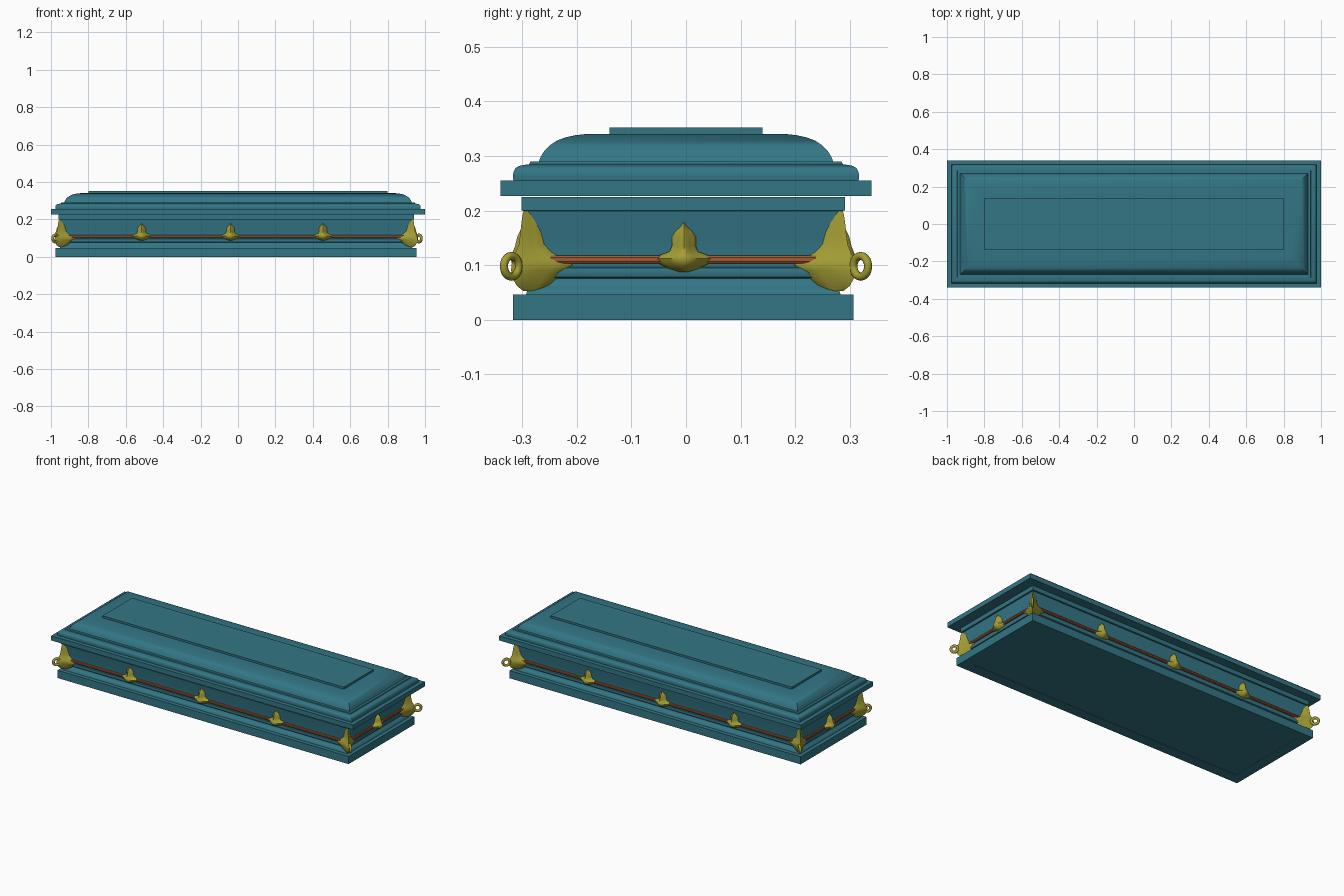
import bpy, bmesh, math
from mathutils import Vector

if "Cube" in bpy.data.objects:
    bpy.data.objects.remove(bpy.data.objects["Cube"])

CX, CY = -0.01, -0.005      # the lower body sits slightly off centre
LONG = 0.657                # extra half length in x relative to y


def material(name, rgb):
    m = bpy.data.materials.new(name)
    m.diffuse_color = (*rgb, 1)
    m.use_nodes = True
    m.node_tree.nodes["Principled BSDF"].inputs["Base Color"].default_value = m.diffuse_color
    return m


TEAL = material("teal_paint", (0.033, 0.18, 0.235))
GOLD = material("gold_metal", (0.37, 0.34, 0.035))
COPPER = material("copper_trim", (0.36, 0.10, 0.03))


def finish(bm, name, mat, angle=35):
    bmesh.ops.recalc_face_normals(bm, faces=bm.faces)
    me = bpy.data.meshes.new(name)
    bm.to_mesh(me)
    bm.free()
    ob = bpy.data.objects.new(name, me)
    bpy.context.collection.objects.link(ob)
    me.materials.append(mat)
    bpy.ops.object.select_all(action='DESELECT')
    ob.select_set(True)
    bpy.context.view_layer.objects.active = ob
    bpy.ops.object.shade_smooth_by_angle(angle=math.radians(angle))
    return ob


def moulding(name, profile, mat, cx=0, cy=0, extra=LONG, ring=False):
    """Sweep a (half depth, z) profile round a mitred rectangle."""
    bm = bmesh.new()
    loops = [[bm.verts.new((cx + sx * (h + extra), cy + sy * h, z))
              for sx, sy in ((-1, -1), (1, -1), (1, 1), (-1, 1))] for h, z in profile]
    pairs = list(zip(loops, loops[1:]))
    if ring:
        pairs.append((loops[-1], loops[0]))
    else:
        bm.faces.new(loops[0])
        bm.faces.new(loops[-1])
    for a, b in pairs:
        for i in range(4):
            j = (i + 1) % 4
            bm.faces.new((a[i], a[j], b[j], b[i]))
    return finish(bm, name, mat)


# Base plinth with a shallow panel underneath
moulding("base_plinth", [(0.25, 0.003), (0.25, 0.0), (0.312, 0.0), (0.312, 0.046), (0.27, 0.046)],
         TEAL, CX, CY, 0.653)

# Body with coved lower moulding and flared rim
moulding("body", [(0.288, 0.046), (0.286, 0.053), (0.279, 0.059), (0.272, 0.066), (0.270, 0.076),
                  (0.280, 0.078), (0.283, 0.086), (0.281, 0.095), (0.277, 0.097), (0.277, 0.120),
                  (0.279, 0.140), (0.283, 0.170), (0.287, 0.199), (0.296, 0.200), (0.296, 0.225)],
         TEAL, CX, CY, 0.655)

# Copper band round the body
moulding("trim_band", [(0.270, 0.103), (0.284, 0.103), (0.287, 0.107), (0.287, 0.114),
                       (0.284, 0.118), (0.270, 0.118)], COPPER, CX, CY, 0.655, ring=True)

# Lid: ledge, rounded step, dome and top panel
moulding("lid_ledge", [(0.340, 0.227), (0.340, 0.255)], TEAL, extra=0.66)
moulding("lid_step", [(0.316, 0.255), (0.317, 0.262), (0.316, 0.271), (0.312, 0.278), (0.305, 0.282),
                      (0.294, 0.284), (0.287, 0.285), (0.285, 0.290), (0.262, 0.290)], TEAL, extra=0.66)
moulding("lid_dome", [(0.270, 0.289), (0.266, 0.299), (0.259, 0.310), (0.249, 0.320), (0.237, 0.328),
                      (0.221, 0.334), (0.203, 0.338), (0.185, 0.340), (0.14, 0.340)], TEAL, extra=0.66)
moulding("lid_panel", [(0.140, 0.339), (0.140, 0.352)], TEAL, extra=0.66)


# Ornaments: rows of (z, half width, bulge), laid on a wall by a place() function
SECTION = [(-1, 0), (-0.75, 0.25), (-0.5, 0.5), (-0.25, 0.85), (0, 1),
           (0.25, 0.85), (0.5, 0.5), (0.75, 0.25), (1, 0)]


def ornament(bm, rows, place):
    loops = []
    for z, w, d in rows:
        row = [(-w, -0.012)] + [(u * w, d * k) for u, k in SECTION] + [(w, -0.012)]
        loops.append([bm.verts.new(place(s, o, z)) for s, o in row])
    n = len(loops[0])
    for a, b in zip(loops, loops[1:]):
        for i in range(n - 1):
            bm.faces.new((a[i], a[i + 1], b[i + 1], b[i]))
    bm.faces.new(loops[0])
    bm.faces.new(loops[-1])


CLIP = [(0.088, 0.010, 0.008), (0.094, 0.028, 0.022), (0.103, 0.046, 0.032), (0.112, 0.057, 0.034),
        (0.119, 0.043, 0.033), (0.125, 0.026, 0.030), (0.135, 0.022, 0.026), (0.152, 0.022, 0.022),
        (0.163, 0.015, 0.017), (0.170, 0.007, 0.012), (0.178, 0.002, 0.006)]
CORNER = [(0.053, 0.014, 0.016), (0.062, 0.026, 0.032), (0.077, 0.043, 0.044), (0.091, 0.060, 0.047),
          (0.101, 0.074, 0.046), (0.112, 0.056, 0.042), (0.124, 0.036, 0.035), (0.138, 0.024, 0.027),
          (0.160, 0.021, 0.023), (0.180, 0.016, 0.020), (0.193, 0.010, 0.017), (0.202, 0.004, 0.013)]
WY, WX = 0.282, 0.937       # wall half sizes at ornament height

# Handle clips along both long sides and both ends
for side, sy in (("front", -1), ("back", 1)):
    for k, x in enumerate((-0.515, -0.04, 0.455)):
        bm = bmesh.new()
        ornament(bm, CLIP, lambda s, o, z: (x + s, CY + sy * (WY + o), z))
        finish(bm, f"{side}_clip_{k + 1}", GOLD, 50)
for side, sx in (("left", -1), ("right", 1)):
    bm = bmesh.new()
    ornament(bm, CLIP, lambda s, o, z: (CX + sx * (WX + o), -0.004 + s, z))
    finish(bm, f"{side}_clip", GOLD, 50)


# Corner mounts wrapped round each corner, each with an upright ring
def corner_place(sx, sy):
    def place(s, o, z):
        x = WX + o * 0.707 - max(-s, 0)
        y = WY + o * 0.707 - max(s, 0)
        return (CX + sx * x, CY + sy * y, z)
    return place


def ring(bm, centre, out, major=0.019, minor=0.0075, n=20, m=10):
    side = Vector((-out.y, out.x, 0))
    loops = []
    for i in range(n):
        a = 2 * math.pi * i / n
        radial = out * math.cos(a) + Vector((0, 0, math.sin(a)))
        loops.append([bm.verts.new(centre + radial * (major + minor * math.cos(t)) + side * minor * math.sin(t))
                      for t in (2 * math.pi * j / m for j in range(m))])
    for i in range(n):
        a, b = loops[i], loops[(i + 1) % n]
        for j in range(m):
            k = (j + 1) % m
            bm.faces.new((a[j], a[k], b[k], b[j]))


for sx, xn in ((-1, "left"), (1, "right")):
    for sy, yn in ((-1, "front"), (1, "back")):
        bm = bmesh.new()
        ornament(bm, CORNER, corner_place(sx, sy))
        finish(bm, f"{yn}_{xn}_corner_mount", GOLD, 50)
        bm = bmesh.new()
        ring(bm, Vector((CX * 0.5 + sx * 0.972, sy * 0.32, 0.098)), Vector((sx, sy, 0)).normalized())
        finish(bm, f"{yn}_{xn}_corner_ring", GOLD, 50)
